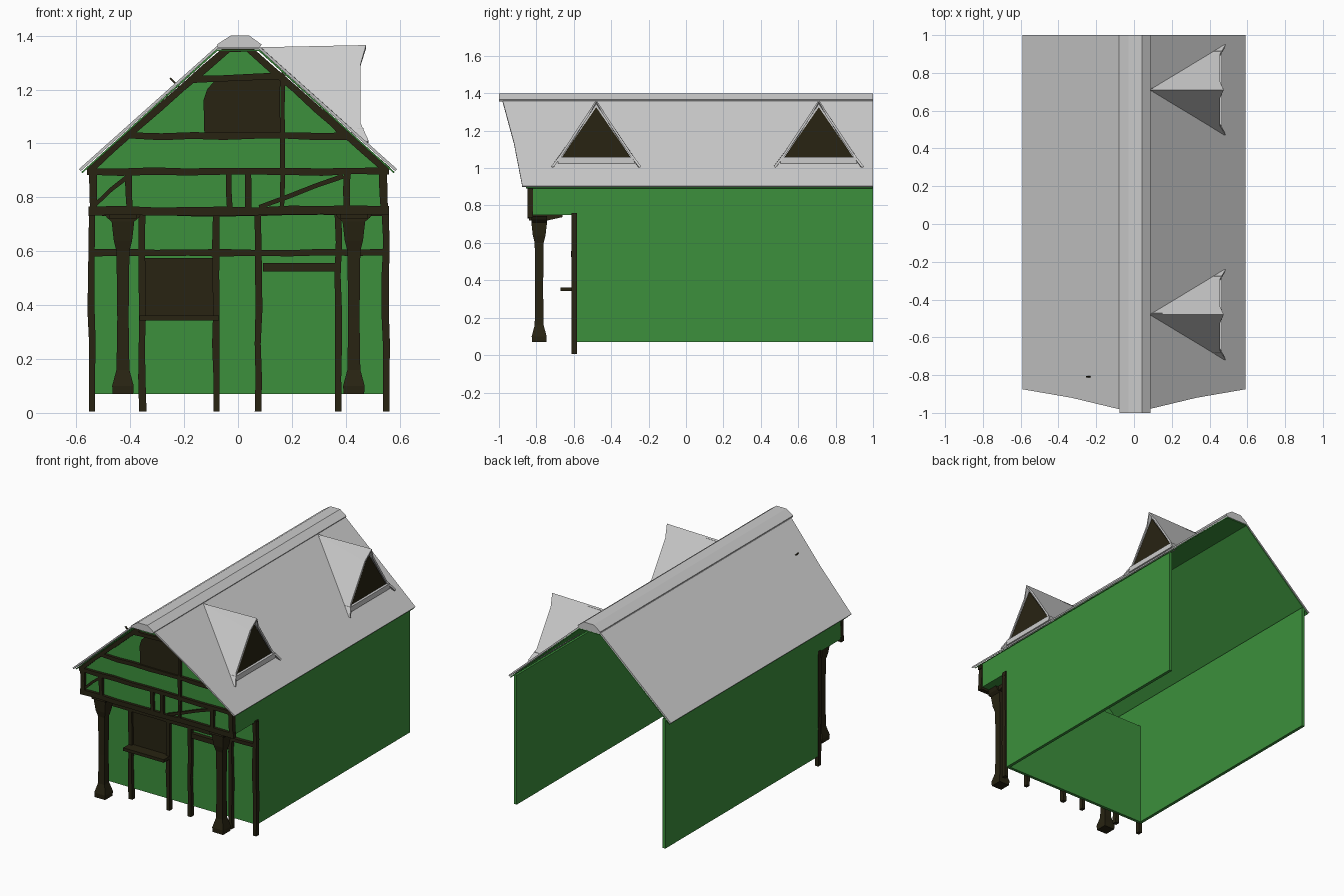
import bpy, bmesh, random
from mathutils import Vector

random.seed(4)
cube = bpy.data.objects.get("Cube")
if cube:
    bpy.data.objects.remove(cube, do_unlink=True)


def material(name, rgb):
    m = bpy.data.materials.new(name)
    m.use_nodes = True
    m.diffuse_color = (*rgb, 1)
    m.node_tree.nodes["Principled BSDF"].inputs["Base Color"].default_value = (*rgb, 1)
    return m


GREEN = material("green plaster", (0.045, 0.28, 0.045))
GREY = material("grey roofing", (0.6, 0.6, 0.6))
WOOD = material("dark timber", (0.021, 0.017, 0.006))


def finish(name, bm, mat):
    bmesh.ops.recalc_face_normals(bm, faces=bm.faces)
    mesh = bpy.data.meshes.new(name)
    bm.to_mesh(mesh)
    bm.free()
    mesh.materials.append(mat)
    ob = bpy.data.objects.new(name, mesh)
    bpy.context.collection.objects.link(ob)
    return ob


def prism(name, outline, axis, a, b, mat):
    """Extrude a 2D outline between a and b along x or y."""
    bm = bmesh.new()
    place = (lambda p, d: (d, *p)) if axis == "x" else (lambda p, d: (p[0], d, p[1]))
    near, far = ([bm.verts.new(place(p, d)) for p in outline] for d in (a, b))
    bm.faces.new(near)
    bm.faces.new(far)
    for i in range(len(outline)):
        j = i - 1
        bm.faces.new((near[j], near[i], far[i], far[j]))
    return finish(name, bm, mat)


def rect(u0, u1, v0, v1):
    return [(u0, v0), (u1, v0), (u1, v1), (u0, v1)]


def loft(name, rings, mat):
    """Skin a list of four-cornered rings and cap both ends."""
    bm = bmesh.new()
    loops = [[bm.verts.new(p) for p in ring] for ring in rings]
    for lo, hi in zip(loops, loops[1:]):
        for i in range(4):
            bm.faces.new((lo[i - 1], lo[i], hi[i], hi[i - 1]))
    bm.faces.new(loops[0])
    bm.faces.new(loops[-1])
    return finish(name, bm, mat)


def beam(name, start, end, y, width=0.025, depth=0.03, wobble=0.003):
    """Slightly crooked hewn timber lying in a plane of constant y."""
    a, b = Vector((start[0], y, start[1])), Vector((end[0], y, end[1]))
    along = (b - a).normalized()
    side = Vector((-along.z, 0, along.x))
    steps = max(2, round((b - a).length / 0.12))
    rings = []
    for i in range(steps + 1):
        c = a.lerp(b, i / steps) + side * random.uniform(-wobble, wobble)
        w = side * (width / 2 + random.uniform(-wobble, wobble) / 2)
        d = Vector((0, depth / 2, 0))
        rings.append([c - w - d, c + w - d, c + w + d, c - w + d])
    return loft(name, rings, WOOD)


def sheet(name, rows, mat, thickness):
    """Thin skin over a grid of points."""
    bm = bmesh.new()
    grid = [[bm.verts.new(p) for p in row] for row in rows]
    for r, s in zip(grid, grid[1:]):
        for i in range(len(r) - 1):
            bm.faces.new((r[i], r[i + 1], s[i + 1], s[i]))
    ob = finish(name, bm, mat)
    if sum(p.normal.z for p in ob.data.polygons) < 0:
        ob.data.flip_normals()
    mod = ob.modifiers.new("thickness", "SOLIDIFY")
    mod.thickness = thickness
    mod.offset = -1
    return ob


WALL, GABLE = -0.59, -0.83     # front faces of the two storeys

# Walls, open at the back
side_outline = [(WALL, 0.07), (1, 0.07), (1, 0.92), (GABLE, 0.92), (GABLE, 0.75), (WALL, 0.75)]
for label, s in (("left", 1), ("right", -1)):
    prism(label + "_side_wall", side_outline, "x", s * 0.53, s * 0.55, GREEN)
prism("front_wall", rect(-0.55, 0.55, 0.07, 0.76), "y", WALL, WALL + 0.02, GREEN)
prism("gable_wall", [(-0.55, 0.75), (0.55, 0.75), (0.55, 0.91), (0.06, 1.35), (-0.06, 1.35), (-0.55, 0.91)],
      "y", GABLE, GABLE + 0.02, GREEN)
prism("overhang_floor", rect(-0.55, 0.55, 0.75, 0.765), "y", GABLE, WALL, GREEN)

# Main roof with a prow-shaped front edge, plaster lining and ridge cap
half = [(0.59, 0.905, -0.875), (0.33, 1.137, -0.92), (0.08, 1.36, -0.98)]
profile = [(-x, z, y) for x, z, y in half] + [(x, z, y) for x, z, y in reversed(half)]
sheet("roof", [[(x, y, z), (x, 1, z)] for x, z, y in profile], GREY, 0.01)
sheet("roof_lining", [[(x * 0.985, y + 0.02, z - 0.011), (x * 0.985, 0.998, z - 0.011)]
                      for x, z, y in profile], GREEN, 0.006)
prism("ridge_cap", [(-0.075, 1.355), (-0.078, 1.367), (-0.028, 1.4), (0.042, 1.4), (0.088, 1.367), (0.08, 1.355)],
      "y", -1, 1, GREY)

# Dormers on the left slope
for n, yc in enumerate((-0.48, 0.71), 1):
    tag = f"dormer_{n}_"
    edge = [(0.475, 0, 1.365), (0.455, 0.045, 1.295), (0.455, 0.19, 1.075), (0.485, 0.24, 1.01)]
    foot = [(0.085, 0, 1.357), (0.085, 0.001, 1.356), (0.39, 0.185, 1.084), (0.475, 0.238, 1.007)]
    front = [(x, yc - y, z) for x, y, z in reversed(edge)] + [(x, yc + y, z) for x, y, z in edge[1:]]
    back = [(x, yc - y, z) for x, y, z in reversed(foot)] + [(x, yc + y, z) for x, y, z in foot[1:]]
    sheet(tag + "roof", [front, back], GREY, 0.012)
    prism(tag + "gable", [(yc - 0.2, 1.03), (yc + 0.2, 1.03), (yc, 1.345)], "x", 0.43, 0.445, GREY)
    prism(tag + "window", [(yc - 0.182, 1.06), (yc + 0.182, 1.06), (yc, 1.325)], "x", 0.445, 0.451, WOOD)
    prism(tag + "sill", rect(yc - 0.205, yc + 0.205, 1.025, 1.058), "x", 0.42, 0.465, GREY)

# Ground floor timbers
for i, x in enumerate((-0.543, -0.355, -0.08, 0.075, 0.372, 0.548)):
    beam(f"ground_post_{i + 1}", (x, 0.005), (x, 0.76), WALL - 0.008)
beam("middle_rail", (-0.555, 0.595), (0.56, 0.595), WALL - 0.008)
beam("head_rail", (-0.55, 0.745), (0.56, 0.745), WALL - 0.008)
prism("ground_window", rect(-0.345, -0.085, 0.35, 0.575), "y", WALL - 0.008, WALL, WOOD)
prism("window_shelf", rect(-0.365, -0.07, 0.342, 0.362), "y", WALL - 0.08, WALL, WOOD)
prism("door_lintel", rect(0.092, 0.36, 0.525, 0.557), "y", WALL - 0.025, WALL, WOOD)

# Porch columns with flared foot and head
column = [(0.07, 0.038), (0.1, 0.04), (0.16, 0.024), (0.35, 0.021), (0.6, 0.024),
          (0.64, 0.034), (0.71, 0.042), (0.725, 0.06), (0.745, 0.072)]
for label, x in (("left", 0.43), ("right", -0.427)):
    rings = []
    for z, r in column:
        d = min(r, 0.042)
        rings.append([(x - r, -0.785 - d, z), (x + r, -0.785 - d, z),
                      (x + r, -0.785 + d, z), (x - r, -0.785 + d, z)])
    loft(label + "_porch_column", rings, WOOD)
    prism(label + "_bracket", [(-0.84, 0.72), (-0.74, 0.72), (-0.66, 0.738), (-0.66, 0.752), (-0.84, 0.752)],
          "x", x - 0.05, x + 0.05, WOOD)

# Upper storey timbers
FACE = GABLE - 0.003
beam("sill_beam", (-0.555, 0.75), (0.56, 0.75), FACE, 0.032)
beam("plate_beam", (-0.56, 0.895), (0.56, 0.895), FACE)
for i, (x, w) in enumerate(((-0.535, 0.03), (-0.405, 0.024), (-0.032, 0.024), (0.04, 0.024),
                            (0.405, 0.024), (0.54, 0.03))):
    beam(f"upper_stud_{i + 1}", (x, 0.755), (x, 0.895), FACE, w)
beam("short_brace", (-0.53, 0.775), (-0.41, 0.88), FACE, 0.015, 0.02)
beam("long_brace", (0.08, 0.762), (0.39, 0.88), FACE, 0.018, 0.02)

# Gable timbers and window
beam("gable_tie", (-0.4, 1.027), (0.41, 1.027), FACE)
beam("gable_collar", (-0.17, 1.24), (0.17, 1.25), FACE)
beam("gable_post", (0.165, 0.765), (0.165, 1.255), FACE, 0.018)
beam("gable_brace", (0.18, 1.235), (0.38, 1.035), FACE, 0.012, 0.02)
for label, s in (("left", 1), ("right", -1)):
    beam(label + "_rafter", (s * 0.553, 0.9), (s * 0.04, 1.352), FACE, 0.027)
beam("rafter_cap", (-0.05, 1.352), (0.05, 1.352), FACE, 0.022)
prism("gable_window", [(-0.125, 1.035), (0.155, 1.035), (0.155, 1.25), (-0.085, 1.235), (-0.115, 1.2), (-0.128, 1.16)],
      "y", GABLE - 0.008, GABLE, WOOD)
prism("roof_peg", [(-0.255, 1.24), (-0.22, 1.205), (-0.215, 1.21), (-0.25, 1.245)], "y", -0.812, -0.804, WOOD)
